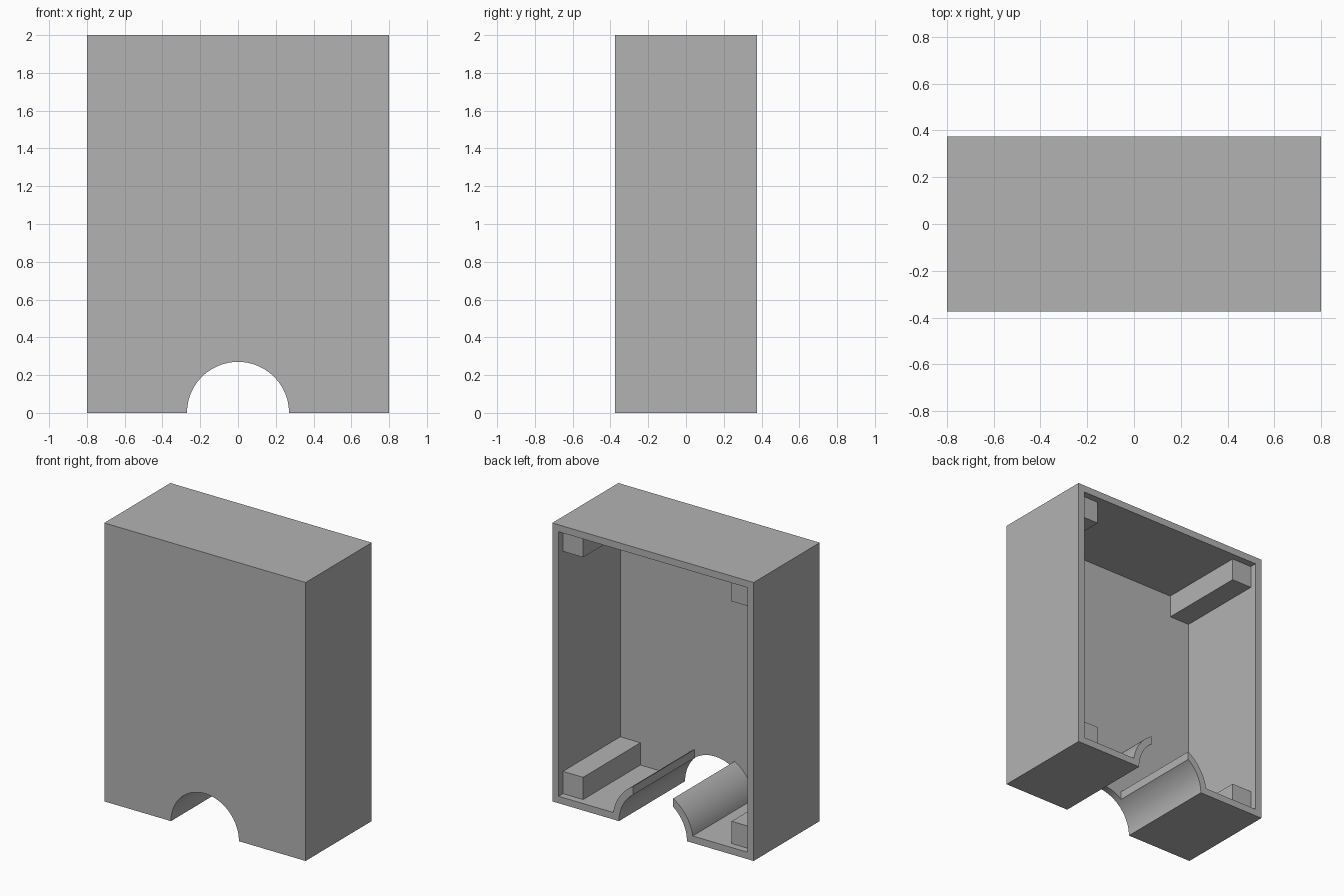
import bpy, bmesh
from math import pi, asin, acos, cos, sin

if "Cube" in bpy.data.objects:
    bpy.data.objects.remove(bpy.data.objects["Cube"], do_unlink=True)

W, D, H = 0.8, 0.375, 2.0      # half width, half depth, height
WALL = 0.05
R_IN, R_OUT = 0.27, 0.32       # cable sleeve radii
SLOT = 0.16                    # half width of the slot along the sleeve
POST = 0.16

grey = bpy.data.materials.new("plain grey")
grey.use_nodes = True
colour = (0.45, 0.45, 0.45, 1)
grey.diffuse_color = colour
grey.node_tree.nodes["Principled BSDF"].inputs["Base Color"].default_value = colour


def arc(r, start, end, steps):
    angles = [start + (end - start) * i / steps for i in range(steps + 1)]
    return [(r * cos(a), r * sin(a)) for a in angles]


def prism(name, profile, y0, y1):
    """Extrude an x-z profile from y0 to y1."""
    bm = bmesh.new()
    face = bm.faces.new([bm.verts.new((x, y0, z)) for x, z in profile])
    moved = bmesh.ops.extrude_face_region(bm, geom=[face])["geom"]
    verts = [v for v in moved if isinstance(v, bmesh.types.BMVert)]
    bmesh.ops.translate(bm, verts=verts, vec=(0, y1 - y0, 0))
    bmesh.ops.recalc_face_normals(bm, faces=bm.faces)
    mesh = bpy.data.meshes.new(name)
    bm.to_mesh(mesh)
    bm.free()
    mesh.materials.append(grey)
    obj = bpy.data.objects.new(name, mesh)
    bpy.context.collection.objects.link(obj)
    return obj


# Case: a block with a half-round notch in the bottom
outline = arc(R_IN, 0, pi, 64) + [(-W, 0), (-W, H), (W, H), (W, 0)]
case = prism("case", outline, -D, D)

# Cavity: open at the back, leaving the walls and the two sleeve halves
side = arc(R_OUT, asin(WALL / R_OUT), acos(SLOT / R_OUT), 24) + [(SLOT, 0.1)]
mirrored = [(-x, z) for x, z in reversed(side)]
w, top = W - WALL, H - WALL
cavity_outline = side + mirrored + [(-w, WALL), (-w, top), (w, top), (w, WALL)]
cavity = prism("cavity_cutter", cavity_outline, WALL - D, D + 0.1)

cut = case.modifiers.new("hollow", "BOOLEAN")
cut.operation, cut.solver, cut.object = "DIFFERENCE", "EXACT", cavity
bpy.context.view_layer.objects.active = case
case.select_set(True)
bpy.ops.object.modifier_apply(modifier=cut.name)
bpy.data.objects.remove(cavity, do_unlink=True)
bpy.ops.object.shade_smooth_by_angle(angle=pi / 6)

# Corner posts: set back from the rim, sunk slightly into the walls
SINK = 0.01
for side_name, sx in (("left", 1), ("right", -1)):
    for level, z0, z1 in (("lower", WALL - SINK, WALL + POST),
                          ("upper", top - POST, top + SINK)):
        a, b = sx * (w - POST), sx * (w + SINK)
        prism(f"{level}_{side_name}_post", [(a, z0), (b, z0), (b, z1), (a, z1)],
              WALL - D - SINK, D - WALL)
